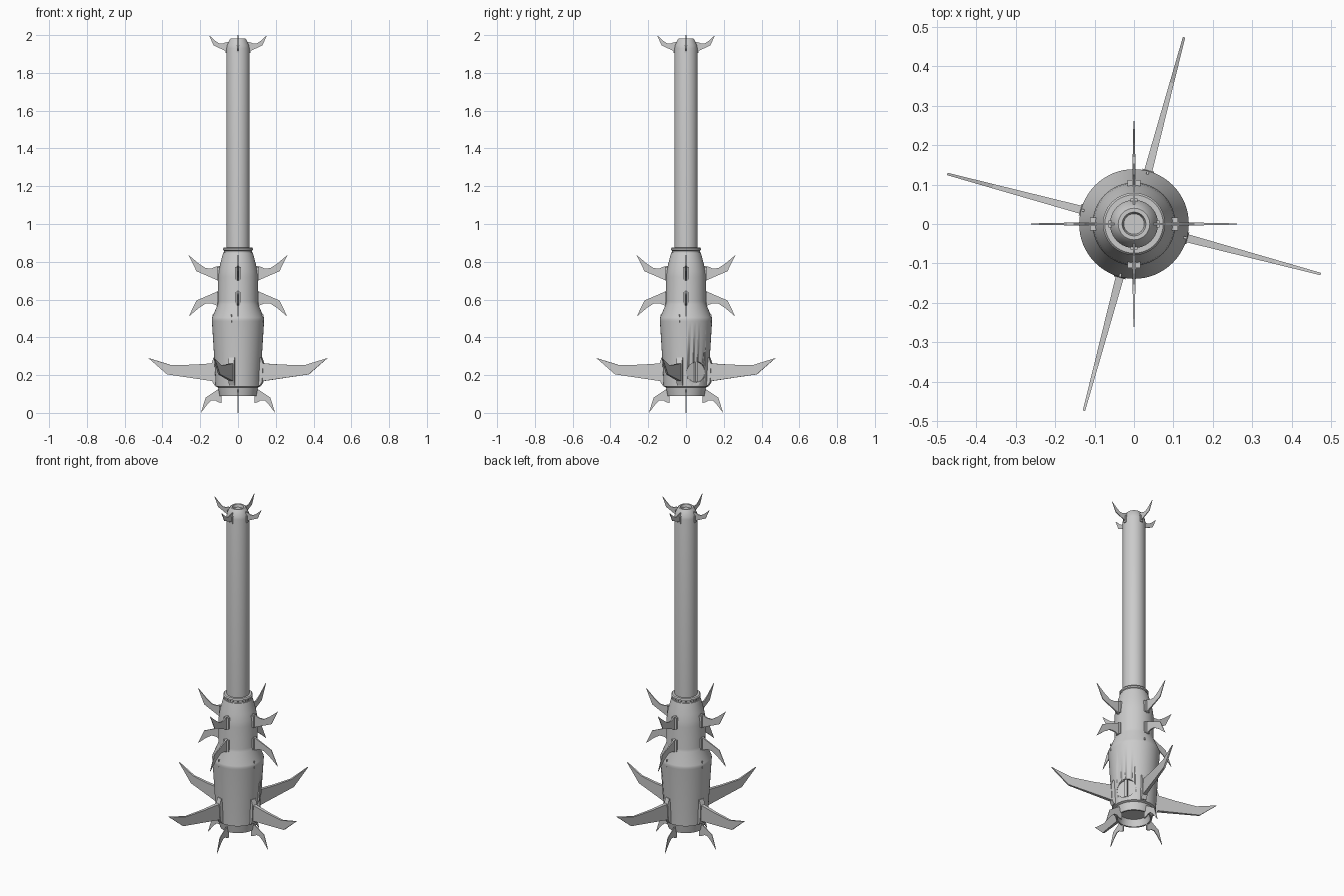
import bpy, bmesh
from math import sin, cos, pi, radians
from mathutils import Matrix

if "Cube" in bpy.data.objects:
    bpy.data.objects.remove(bpy.data.objects["Cube"])


def finish(name, bm, smooth=True):
    bmesh.ops.recalc_face_normals(bm, faces=bm.faces)
    me = bpy.data.meshes.new(name)
    bm.to_mesh(me)
    bm.free()
    ob = bpy.data.objects.new(name, me)
    bpy.context.collection.objects.link(ob)
    if smooth:
        me.shade_smooth()
        me.set_sharp_from_angle(angle=radians(25))
    return ob


def lathe(name, prof, n=64):
    """Revolve (radius, z) points that start and end on the axis."""
    bm = bmesh.new()
    rings = []
    for r, z in prof:
        if r == 0:
            rings.append([bm.verts.new((0, 0, z))] * n)
        else:
            rings.append([bm.verts.new((r * cos(2 * pi * i / n), r * sin(2 * pi * i / n), z)) for i in range(n)])
    for a, b in zip(rings, rings[1:]):
        for i in range(n):
            j = (i + 1) % n
            bm.faces.new(list(dict.fromkeys((a[i], a[j], b[j], b[i]))))
    return finish(name, bm)


def blade(name, outline, t0, t1, angle):
    """Flat radial plate from a (radius, z) outline, thinning towards the tip."""
    bm = bmesh.new()
    lo, hi = min(p[0] for p in outline), max(p[0] for p in outline)
    sides = []
    for s in (-1, 1):
        sides.append([bm.verts.new((r, s * 0.5 * (t0 + (t1 - t0) * (r - lo) / (hi - lo)), z)) for r, z in outline])
        bm.faces.new(sides[-1])
    n = len(outline)
    for i in range(n):
        j = (i + 1) % n
        bm.faces.new((sides[0][i], sides[0][j], sides[1][j], sides[1][i]))
    bmesh.ops.rotate(bm, verts=bm.verts, matrix=Matrix.Rotation(radians(angle), 3, 'Z'))
    return finish(name, bm, False)


def box(name, r0, r1, w, z0, z1, angle):
    return blade(name, [(r0, z0), (r1, z0), (r1, z1), (r0, z1)], w, w, angle)


# main body, with a hollow nozzle below
body = lathe("body", [(0, 0.13), (0.078, 0.13), (0.088, 0.09), (0.097, 0.09), (0.106, 0.135), (0.118, 0.14),
                      (0.121, 0.21), (0.138, 0.485), (0.139, 0.495), (0.137, 0.505), (0.107, 0.575),
                      (0.105, 0.59), (0.105, 0.72), (0.102, 0.75), (0.094, 0.79), (0.078, 0.85), (0, 0.85)])
lathe("collar", [(0, 0.84), (0.074, 0.84), (0.074, 0.858), (0.079, 0.862), (0.079, 0.87), (0.074, 0.876), (0, 0.876)])
# long front tube with a recessed nose
lathe("tube", [(0, 0.86), (0.061, 0.86), (0.061, 1.93), (0.058, 1.945), (0.044, 1.977), (0.040, 1.981),
               (0.030, 1.981), (0.026, 1.965), (0, 1.965)])

# round port recess on one side of the body, crossed by a bar
bm = bmesh.new()
bmesh.ops.create_cone(bm, cap_ends=True, segments=40, radius1=0.054, radius2=0.054, depth=0.1,
                      matrix=Matrix.Rotation(radians(28), 4, 'Z') @ Matrix.Translation((0.158, 0, 0.216))
                      @ Matrix.Rotation(pi / 2, 4, 'Y'))
cutter = finish("port_cutter", bm)
cutter.hide_render = True
cutter.hide_set(True)
cut = body.modifiers.new("port", 'BOOLEAN')
cut.operation, cut.solver, cut.object = 'DIFFERENCE', 'EXACT', cutter
box("port_bar", 0.10, 0.120, 0.016, 0.163, 0.269, 28)

# large swept rear fins and their root fairings
big = [(0.105, 0.165), (0.15, 0.17), (0.388, 0.204), (0.49, 0.29), (0.37, 0.254), (0.25, 0.255), (0.14, 0.262), (0.105, 0.29)]
fair = [(0.10, 0.145), (0.125, 0.145), (0.136, 0.165), (0.141, 0.26), (0.130, 0.292), (0.10, 0.292)]
for k, a in enumerate((75, 165, 255, 345)):
    blade(f"rear_fin_{k}", big, 0.022, 0.006, a)
    blade(f"rear_fin_fairing_{k}", fair, 0.034, 0.030, a)
    for z in (0.478, 0.508):
        box(f"body_stud_{k}", 0.12, 0.1395, 0.006, z, z + 0.012, a)

# small curved fins: offsets from the root (dr, dz), each set with radius, height, direction and scale
small = [(-0.02, -0.02), (0.0, -0.02), (0.05, 0.002), (0.115, 0.03), (0.156, 0.115),
         (0.10, 0.068), (0.065, 0.046), (0.035, 0.045), (0.012, 0.055), (-0.02, 0.06)]
sets = [("upper_mid_fin", 0.105, 0.72, 1, 1.0), ("lower_mid_fin", 0.105, 0.625, -1, 1.0),
        ("tail_fin", 0.100, 0.110, -1, 0.62), ("nose_fin", 0.060, 1.926, 1, 0.60)]
for name, r, z, d, s in sets:
    # stretch the short sets vertically so the tips reach the overall ends
    v = {"tail_fin": 0.957, "nose_fin": 0.643}.get(name, s)
    pts = [(r + s * a, z + d * v * b) for a, b in small]
    for k in range(4):
        blade(f"{name}_{k}", pts, 0.010 * s, 0.003, 90 * k)
        if name.endswith("mid_fin"):
            za, zb = sorted((z - d * 0.015, z + d * 0.052))
            box(f"{name}_bracket_{k}", 0.09, 0.112, 0.032, za, zb, 90 * k)
        elif name == "nose_fin":
            box(f"{name}_bracket_{k}", 0.05, 0.065, 0.018, 1.905, 1.945, 90 * k)
